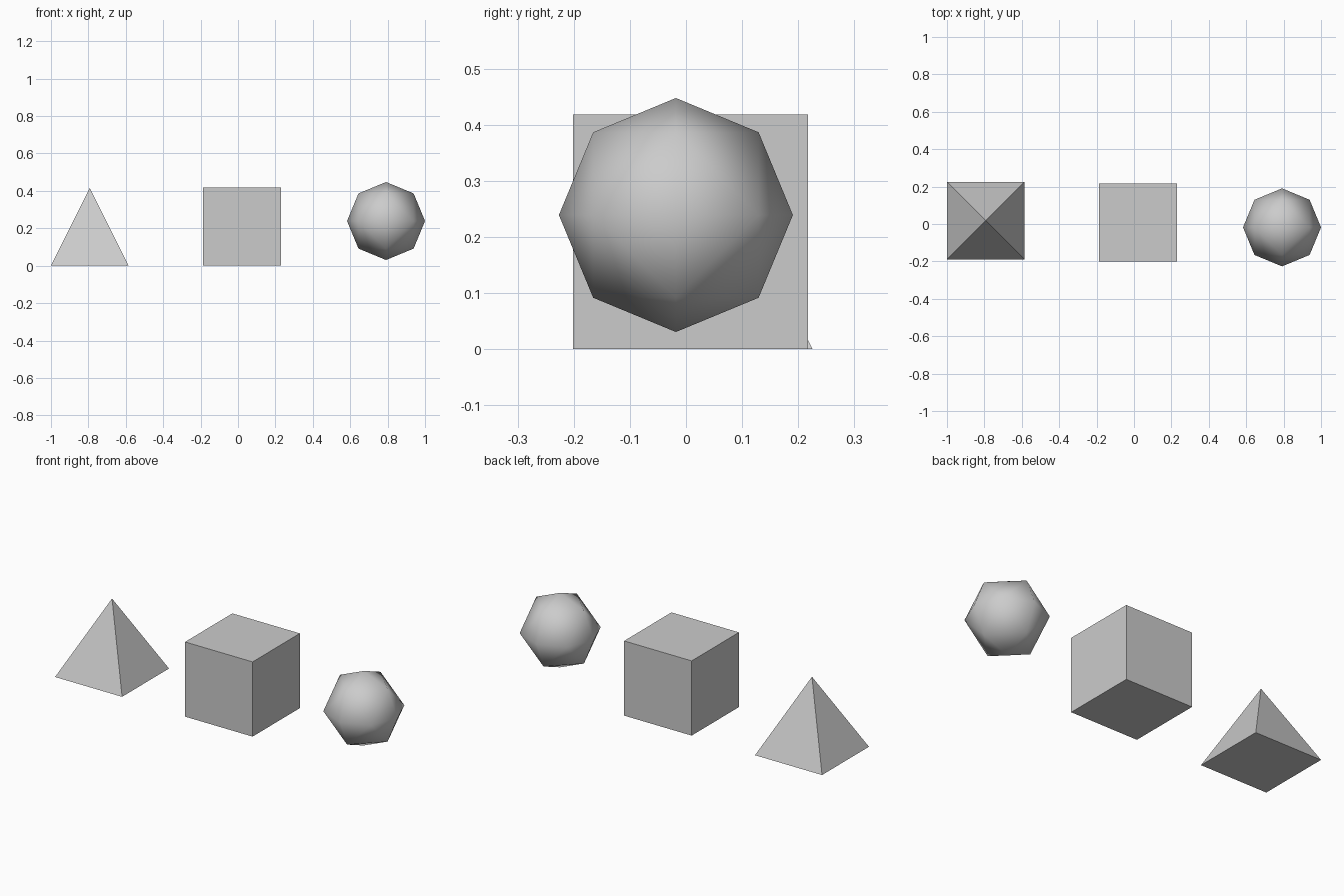
import bpy, bmesh, math
from itertools import product
from mathutils import Matrix, Vector

if "Cube" in bpy.data.objects:
    bpy.data.objects.remove(bpy.data.objects["Cube"])


def add_object(name, bm, location, smooth=False):
    bmesh.ops.recalc_face_normals(bm, faces=bm.faces)
    for f in bm.faces:
        f.smooth = smooth
    mesh = bpy.data.meshes.new(name)
    bm.to_mesh(mesh)
    bm.free()
    obj = bpy.data.objects.new(name, mesh)
    obj.location = location
    bpy.context.collection.objects.link(obj)
    return obj


# Pyramid: four-sided cone turned so its base is square to the axes
side = 0.415
bm = bmesh.new()
bmesh.ops.create_cone(bm, cap_ends=True, segments=4, radius1=side / math.sqrt(2),
                      radius2=0, depth=side)
bmesh.ops.remove_doubles(bm, verts=bm.verts, dist=1e-5)
base = [v.co for v in bm.verts if v.co.z < 0]
turn = math.pi / 4 - math.atan2(base[0].y, base[0].x)
bmesh.ops.rotate(bm, verts=bm.verts, matrix=Matrix.Rotation(turn, 3, 'Z'))
add_object("pyramid", bm, (-0.7925, 0.018, side / 2))

# Cube
size = 0.418
bm = bmesh.new()
bmesh.ops.create_cube(bm, size=size)
add_object("cube", bm, (0.022, 0.008, size / 2))

# Ball: octahedron subdivided once and pushed out to a sphere (32 triangles)
radius = 0.2085
bm = bmesh.new()
for p in product((-1, 0, 1), repeat=3):
    if 1 <= sum(map(abs, p)) <= 2:
        bm.verts.new(Vector(p).normalized() * radius)
bmesh.ops.convex_hull(bm, input=bm.verts)
add_object("ball", bm, (0.7915, -0.018, 0.239), smooth=True)
